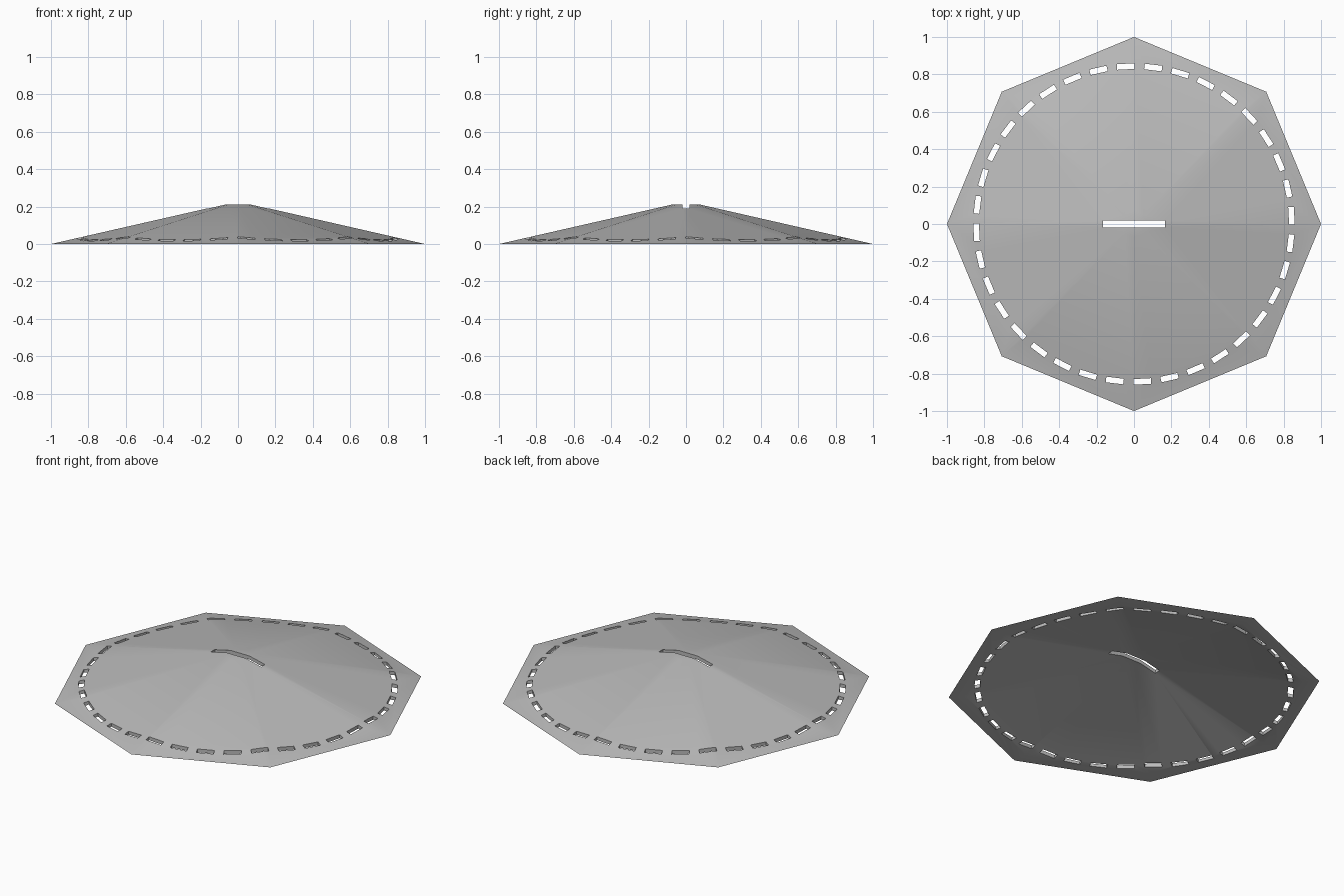
import bpy, bmesh, math
from mathutils import Matrix

SIDES = 8
SLOTS = 36

if "Cube" in bpy.data.objects:
    bpy.data.objects.remove(bpy.data.objects["Cube"], do_unlink=True)


def make_object(name, bm):
    mesh = bpy.data.meshes.new(name)
    bmesh.ops.recalc_face_normals(bm, faces=bm.faces)
    bm.to_mesh(mesh)
    bm.free()
    obj = bpy.data.objects.new(name, mesh)
    bpy.context.collection.objects.link(obj)
    return obj


def ring(bm, radius, z):
    step = math.tau / SIDES
    return [bm.verts.new((radius * math.cos(i * step), radius * math.sin(i * step), z))
            for i in range(SIDES)]


def box(bm, matrix, size):
    bmesh.ops.create_cube(bm, size=1, matrix=matrix @ Matrix.Diagonal((*size, 1)))


# Grey finish
grey = bpy.data.materials.new("plain grey")
grey.use_nodes = True
colour = (0.5, 0.5, 0.5, 1)
grey.diffuse_color = colour
grey.node_tree.nodes["Principled BSDF"].inputs["Base Color"].default_value = colour

# Hollow octagonal cover: outer slope, flat rim underneath, inner slope
bm = bmesh.new()
rings = [ring(bm, r, z) for r, z in ((0.07, 0.212), (1, 0), (0.91, 0), (0.07, 0.191))]
for a, b in zip(rings, rings[1:]):
    for i in range(SIDES):
        j = (i + 1) % SIDES
        bm.faces.new((a[i], a[j], b[j], b[i]))
bm.faces.new(rings[0])
bm.faces.new(rings[-1])
cover = make_object("slotted_cover", bm)
cover.data.materials.append(grey)

# Cutters: ring of vent slots and the long centre slot
bm = bmesh.new()
for i in range(SLOTS):
    turn = Matrix.Rotation(math.radians(3) + i * math.tau / SLOTS, 4, "Z")
    box(bm, turn @ Matrix.Translation((0.843, 0, 0)), (0.03, 0.094, 1))
box(bm, Matrix.Identity(4), (0.33, 0.036, 1))
cutter = make_object("slot_cutter", bm)
cutter.hide_render = True

# Cut the slots and tidy up
cut = cover.modifiers.new("slots", "BOOLEAN")
cut.operation = "DIFFERENCE"
cut.solver = "EXACT"
cut.object = cutter
bpy.ops.object.select_all(action="DESELECT")
bpy.context.view_layer.objects.active = cover
cover.select_set(True)
bpy.ops.object.modifier_apply(modifier=cut.name)
bpy.data.objects.remove(cutter, do_unlink=True)

# Soft ridges, crisp rim and slot edges
bpy.ops.object.shade_smooth_by_angle(angle=math.radians(30))
